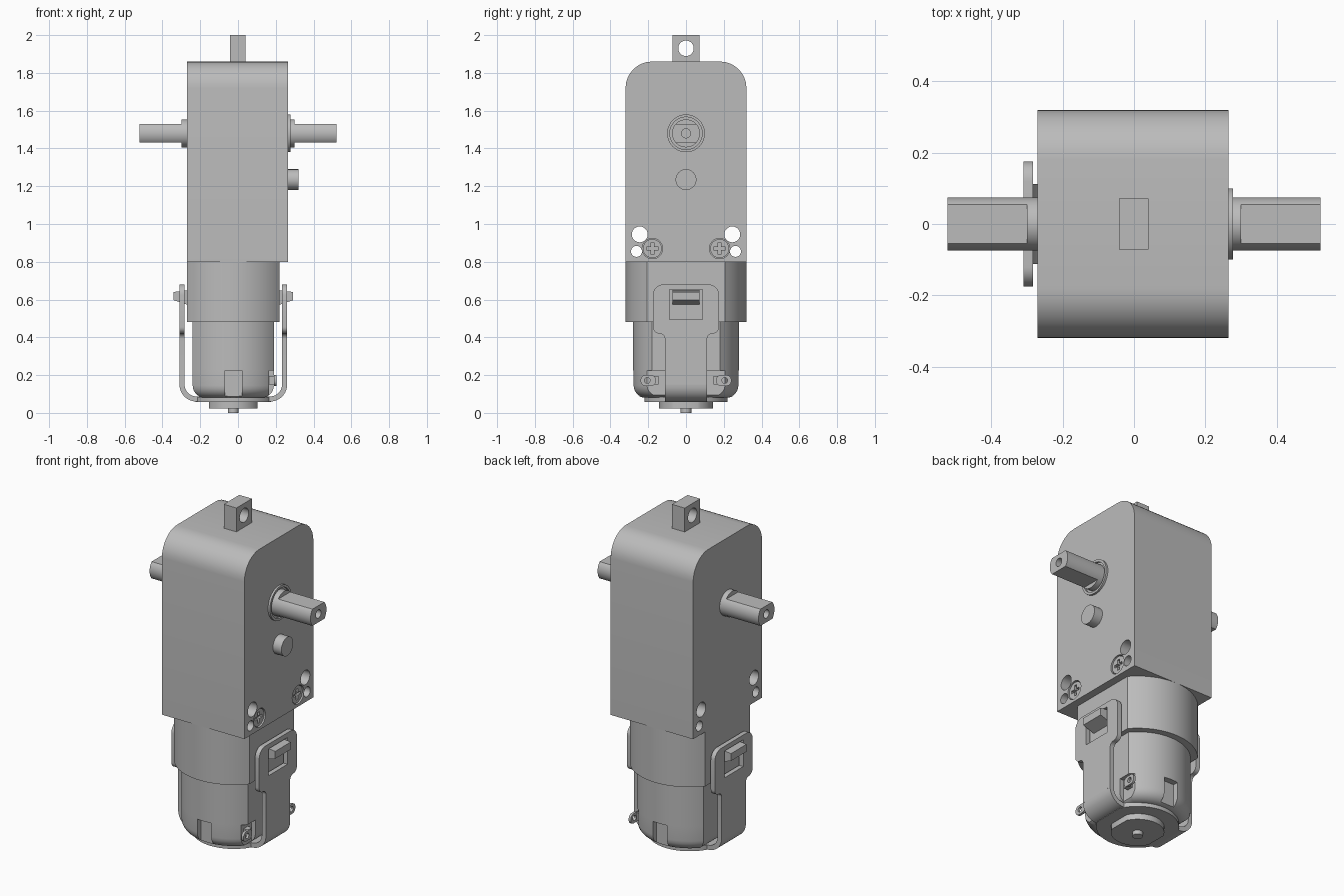
import bpy, bmesh, math
from mathutils import Vector

if "Cube" in bpy.data.objects:
    bpy.data.objects.remove(bpy.data.objects["Cube"], do_unlink=True)

grey = bpy.data.materials.new("plain_grey")
grey.use_nodes = True
COLOR = (0.5, 0.5, 0.5, 1)
grey.diffuse_color = COLOR
grey.node_tree.nodes["Principled BSDF"].inputs["Base Color"].default_value = COLOR

MX = -0.025  # motor axis offset in x


def prism(name, pts, axis, a, b, bevel_low=0):
    """Extrude a 2D outline along an axis from a to b."""
    place = {"x": lambda p, d: (d, p[0], p[1]),
             "y": lambda p, d: (p[0], d, p[1]),
             "z": lambda p, d: (p[0], p[1], d)}[axis]
    bm = bmesh.new()
    low = [bm.verts.new(place(p, a)) for p in pts]
    high = [bm.verts.new(place(p, b)) for p in pts]
    base = bm.faces.new(low)
    bm.faces.new(high)
    n = len(pts)
    for i in range(n):
        j = (i + 1) % n
        bm.faces.new((low[i], low[j], high[j], high[i]))
    bmesh.ops.recalc_face_normals(bm, faces=bm.faces)
    if bevel_low:
        bmesh.ops.bevel(bm, geom=list(base.edges), offset=bevel_low,
                        segments=6, profile=0.5, affect="EDGES")
    me = bpy.data.meshes.new(name)
    bm.to_mesh(me)
    bm.free()
    ob = bpy.data.objects.new(name, me)
    bpy.context.collection.objects.link(ob)
    me.materials.append(grey)
    return ob


def circle(u, v, r, n=40):
    return [(u + r * math.cos(math.tau * i / n), v + r * math.sin(math.tau * i / n))
            for i in range(n)]


def rect(u0, u1, v0, v1):
    return [(u0, v0), (u1, v0), (u1, v1), (u0, v1)]


def flatted(r, half, n=20):
    """Circle around the motor axis with flats at x = +-half."""
    t = math.acos(half / r)
    pts = []
    for start in (t, math.pi + t):
        for i in range(n + 1):
            a = start + (math.pi - 2 * t) * i / n
            pts.append((MX + r * math.cos(a), r * math.sin(a)))
    return pts


def rounded(corners, n=8):
    """Outline with right-angled corners (u, v, radius) rounded off."""
    out = []
    for i, (x, y, r) in enumerate(corners):
        p = Vector((x, y))
        if not r:
            out.append((x, y))
            continue
        u = (Vector(corners[i - 1][:2]) - p).normalized()
        v = (Vector(corners[(i + 1) % len(corners)][:2]) - p).normalized()
        for k in range(n + 1):
            t = math.pi / 2 * k / n
            out.append(tuple(p + r * (u + v) - r * (v * math.cos(t) + u * math.sin(t))))
    return out


def cut(target, *cutters):
    for c in cutters:
        m = target.modifiers.new("cut", "BOOLEAN")
        m.operation = "DIFFERENCE"
        m.solver = "EXACT"
        m.object = c
        bpy.context.view_layer.objects.active = target
        bpy.ops.object.modifier_apply(modifier=m.name)
        bpy.data.objects.remove(c, do_unlink=True)


# Gearbox with rounded top edges, through holes and screw recesses
W, SHAFT_Z = 0.32, 1.48
gearbox = prism("gearbox", rounded([(-W, 0.8, 0), (W, 0.8, 0), (W, 1.86, 0.14), (-W, 1.86, 0.14)]),
                "x", -0.27, 0.265)
for s in (-1, 1):
    cut(gearbox,
        prism("cutter", circle(s * 0.245, 0.945, 0.042), "x", -0.5, 0.5),
        prism("cutter", circle(s * 0.262, 0.855, 0.029), "x", -0.5, 0.5),
        prism("cutter", circle(s * 0.178, 0.87, 0.054), "x", 0.225, 0.5))
    # Cross-head screw
    screw = prism("screw_head", circle(s * 0.178, 0.87, 0.05), "x", 0.22, 0.258)
    cut(screw,
        prism("cutter", rect(s * 0.178 - 0.032, s * 0.178 + 0.032, 0.862, 0.878), "x", 0.24, 0.3),
        prism("cutter", rect(s * 0.178 - 0.008, s * 0.178 + 0.008, 0.838, 0.902), "x", 0.24, 0.3))

# Mounting tab with hole
tab = prism("mounting_tab", rect(-0.072, 0.072, 1.85, 2.0), "x", -0.042, 0.04)
cut(tab, prism("cutter", circle(0, 1.93, 0.041), "x", -0.2, 0.2))

# Output shafts: round base, flatted end, centre hole
for s, face in ((-1, -0.27), (1, 0.265)):
    side = "right" if s < 0 else "left"
    shaft = prism(side + "_shaft", circle(0, SHAFT_Z, 0.074, 48), "x", *sorted((face - s * 0.02, s * 0.522)))
    ends = sorted((s * 0.3, s * 0.6))
    cut(shaft,
        prism("cutter", rect(-0.2, 0.2, SHAFT_Z + 0.049, SHAFT_Z + 0.2), "x", *ends),
        prism("cutter", rect(-0.2, 0.2, SHAFT_Z - 0.2, SHAFT_Z - 0.049), "x", *ends),
        prism("cutter", circle(0, SHAFT_Z, 0.024, 24), "x", *sorted((s * 0.42, s * 0.6))))
collar = prism("shaft_collar", circle(0, SHAFT_Z, 0.1), "x", 0.25, 0.277)
cut(collar, prism("cutter", circle(0, SHAFT_Z, 0.086), "x", 0.266, 0.4))
prism("locating_peg", circle(0, 1.235, 0.055), "x", 0.25, 0.32)

# Motor: holder sleeve, can and notched end cap
prism("motor_holder", flatted(0.32, 0.244), "z", 0.48, 0.8)
prism("motor_can", flatted(0.281, 0.215), "z", 0.23, 0.5)
cap = prism("motor_cap", flatted(0.281, 0.215), "z", 0.08, 0.23, 0.065)
for s in (-1, 1):
    cut(cap,
        prism("cutter", rect(MX - 0.045, MX + 0.045, 0.05, 0.225), "y", *sorted((s * 0.245, s * 0.4))),
        prism("cutter", rect(s * 0.16 - 0.05, s * 0.16 + 0.05, 0.09, 0.225), "x", 0.165, 0.4))
    # Solder lug
    lug = prism("terminal_lug", rounded([(s * 0.2 - 0.04, 0.143, 0.025), (s * 0.2 + 0.04, 0.143, 0.025),
                                         (s * 0.2 + 0.04, 0.2, 0.025), (s * 0.2 - 0.04, 0.2, 0.025)]),
                "x", 0.19, 0.204)
    cut(lug, prism("cutter", circle(s * 0.205, 0.172, 0.015, 20), "x", 0.1, 0.3))
    prism("lug_foot", rect(s * 0.165 - 0.02, s * 0.165 + 0.02, 0.15, 0.195), "x", 0.14, 0.192)

# Rear bearing boss and axle tip
prism("bearing_plate", flatted(0.22, 0.2), "z", 0.058, 0.085)
prism("bearing_boss", flatted(0.142, 0.128), "z", 0.024, 0.06)
prism("axle_tip", circle(MX, 0, 0.028, 24), "z", 0, 0.03)

# Retaining clip: bent strap under the motor
H, R, T = 0.285, 0.09, 0.027


def bend(r):
    c, pts = H - R, []
    for cx, start in ((MX - c, math.pi), (MX + c, 1.5 * math.pi)):
        for i in range(11):
            a = start + math.pi / 2 * i / 10
            pts.append((cx + r * math.cos(a), 0.15 + r * math.sin(a)))
    return pts


prism("clip_strap", bend(R) + bend(R - T)[::-1], "y", -0.112, 0.112)

# Clip arms with latch windows, and the latches on the holder
half = [(0.112, 0.149, 0), (0.112, 0.42, 0.028), (0.175, 0.42, 0.034), (0.175, 0.68, 0.055)]
outline = rounded(half + [(-u, v, r) for u, v, r in half[::-1]])
for s in (-1, 1):
    arm = prism("clip_arm", outline, "x", *sorted((MX + s * (H - T), MX + s * H)))
    cut(arm, prism("cutter", rect(-0.088, 0.088, 0.495, 0.652), "x", -0.5, 0.5))
    prism("clip_latch", [(MX + s * 0.23, 0.568), (MX + s * 0.317, 0.597),
                         (MX + s * 0.317, 0.64), (MX + s * 0.23, 0.65)], "y", -0.072, 0.072)

# Smooth shading with sharp edges kept
bpy.ops.object.select_all(action="DESELECT")
for ob in bpy.context.scene.objects:
    if ob.type == "MESH" and grey.name in ob.data.materials:
        ob.select_set(True)
        bpy.context.view_layer.objects.active = ob
bpy.ops.object.shade_smooth_by_angle(angle=math.radians(30))
